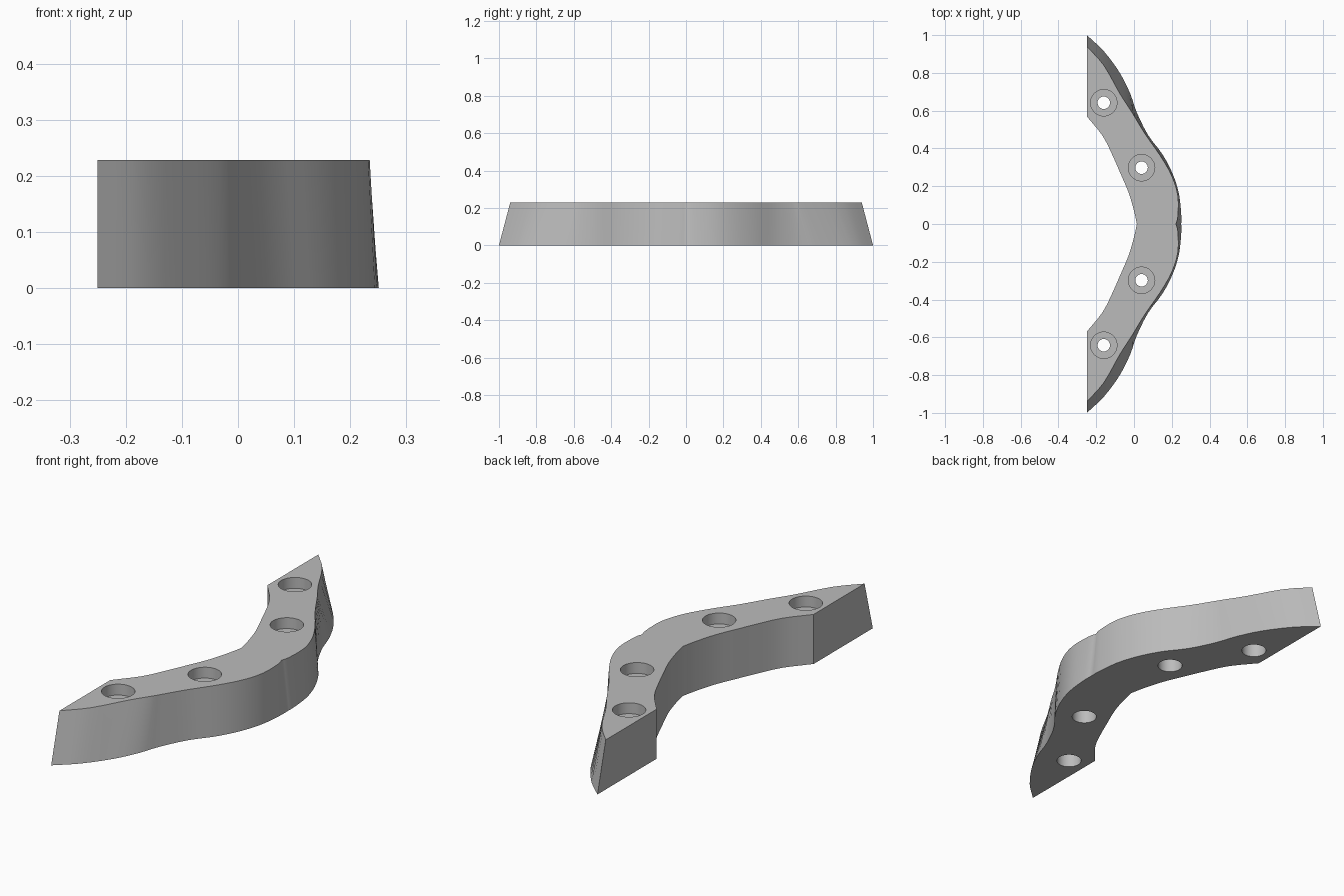
import bpy, bmesh
from mathutils import Vector

HEIGHT = 0.228

cube = bpy.data.objects.get("Cube")
if cube:
    bpy.data.objects.remove(cube)

grey = bpy.data.materials.new("plain grey")
grey.use_nodes = True
colour = (0.5, 0.5, 0.5, 1)
grey.diffuse_color = colour
grey.node_tree.nodes["Principled BSDF"].inputs["Base Color"].default_value = colour

# Half outlines, from the end of the arm to the middle of the bend
inner = [(-0.25, 0.57), (-0.165, 0.465), (-0.11, 0.275 + 0.08), (-0.075, 0.275),
         (-0.03, 0.17), (0, 0.07), (0.015, 0)]
outer_low = [(-0.25, 1), (-0.16, 0.915), (-0.075, 0.8), (-0.02, 0.69), (0.015, 0.59),
             (0.075, 0.47), (0.15, 0.37), (0.205, 0.265), (0.238, 0.16), (0.25, 0.05), (0.25, 0)]
outer_top = [(-0.25, 0.94), (-0.16, 0.84), (-0.075, 0.69), (-0.02, 0.605), (0.005, 0.565),
             (0.06, 0.475), (0.14, 0.36), (0.2, 0.255), (0.232, 0.15), (0.232, 0.04), (0.222, 0)]


def smooth_line(points, steps=3):
    """Catmull-Rom curve through the points."""
    p = [Vector(q) for q in points]
    p = [2 * p[0] - p[1]] + p + [2 * p[-1] - p[-2]]
    line = []
    for a, b, c, d in zip(p, p[1:], p[2:], p[3:]):
        for i in range(steps):
            t = i / steps
            line.append(0.5 * (2 * b + (c - a) * t + (2 * a - 5 * b + 4 * c - d) * t ** 2
                               + (3 * b - a - 3 * c + d) * t ** 3))
    return line + [p[-2]]


def mirrored(points):
    return points + [Vector((q.x, -q.y)) for q in reversed(points[:-1])]


def outline(outer):
    return mirrored(smooth_line(outer)) + mirrored(smooth_line(inner))[::-1]


# Curved body: the low outline lofted up to the top outline
bm = bmesh.new()
low = [bm.verts.new((q.x, q.y, 0)) for q in outline(outer_low)]
top = [bm.verts.new((q.x, q.y, HEIGHT)) for q in outline(outer_top)]
for i in range(len(low)):
    j = (i + 1) % len(low)
    bm.faces.new((low[i], low[j], top[j], top[i]))
bm.faces.new(low)
bm.faces.new(top)
bmesh.ops.recalc_face_normals(bm, faces=bm.faces)
mesh = bpy.data.meshes.new("curved_bracket")
bm.to_mesh(mesh)
bm.free()
mesh.materials.append(grey)
body = bpy.data.objects.new("curved_bracket", mesh)
bpy.context.collection.objects.link(body)


# Stepped screw holes, each cut as one turned profile
def drill(x, y):
    profile = [(0.054, -0.05), (0.054, 0.1), (0.033, 0.1), (0.033, HEIGHT - 0.05),
               (0.07, HEIGHT - 0.05), (0.07, HEIGHT + 0.05)]
    bm = bmesh.new()
    rings = []
    for radius, z in profile:
        ring = bmesh.ops.create_circle(bm, segments=40, radius=radius)["verts"]
        for v in ring:
            v.co += Vector((x, y, z))
        rings.append(ring)
    for a, b in zip(rings, rings[1:]):
        for i in range(len(a)):
            j = (i + 1) % len(a)
            bm.faces.new((a[i], a[j], b[j], b[i]))
    bm.faces.new(rings[0])
    bm.faces.new(rings[-1])
    bmesh.ops.recalc_face_normals(bm, faces=bm.faces)
    data = bpy.data.meshes.new("hole_cutter")
    bm.to_mesh(data)
    bm.free()
    data.materials.append(grey)
    cutter = bpy.data.objects.new("hole_cutter", data)
    cutter.hide_render = True
    bpy.context.collection.objects.link(cutter)
    cut = body.modifiers.new("screw_hole", 'BOOLEAN')
    cut.operation = 'DIFFERENCE'
    cut.solver = 'EXACT'
    cut.object = cutter
    bpy.ops.object.modifier_apply(modifier=cut.name)
    bpy.data.objects.remove(cutter)


bpy.context.view_layer.objects.active = body
body.select_set(True)
for side in (1, -1):
    drill(-0.16, 0.642 * side)
    drill(0.04, 0.298 * side)

bpy.ops.object.shade_smooth_by_angle(angle=0.5)
